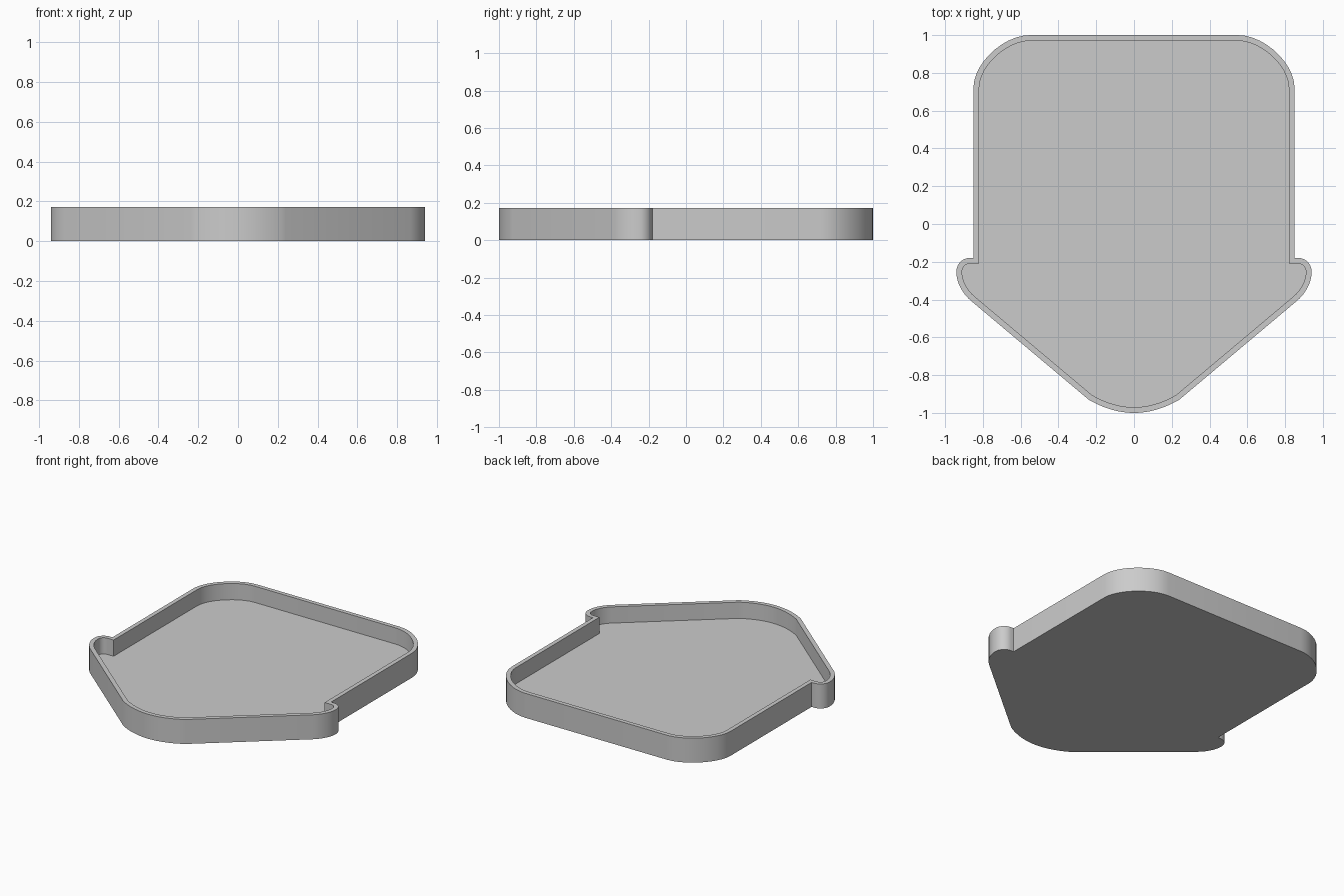
import bpy
import bmesh
from mathutils import Vector
from mathutils.geometry import interpolate_bezier

HEIGHT, FLOOR, WALL, STEPS = 0.172, 0.058, 0.03, 12

if "Cube" in bpy.data.objects:
    bpy.data.objects.remove(bpy.data.objects["Cube"])


def curve(start, corner, end, pull):
    """Rounded corner whose handles reach part of the way to the corner point."""
    a, c, b = (Vector(p) for p in (start, corner, end))
    return interpolate_bezier(a, a.lerp(c, pull), b.lerp(c, pull), b, STEPS)


def inset(loop, distance):
    """Offset a counter-clockwise outline inward with mitred corners."""
    result = []
    for i, p in enumerate(loop):
        d1 = (p - loop[i - 1]).normalized()
        d2 = (loop[(i + 1) % len(loop)] - p).normalized()
        n1, n2 = Vector((-d1.y, d1.x)), Vector((-d2.y, d2.x))
        result.append(p + (n1 + n2) * distance / (1 + n1.dot(n2)))
    return result


# Right half of the outline, from the front tip round to the back
half = curve((0, -1), (0.12, -1), (0.24, -0.93), 0.66)
half += curve((0.865, -0.405), (0.94, -0.34), (0.94, -0.26), 0.6)
half += curve((0.94, -0.25), (0.94, -0.18), (0.87, -0.18), 0.55)
half += [Vector((0.85, -0.18))]
half += curve((0.85, 0.72), (0.85, 1), (0.55, 1), 0.47)
half = [p.to_2d() for p in half]

# Mirror to close the outline
outer = half + [Vector((-p.x, p.y)) for p in reversed(half[1:])]
inner = inset(outer, WALL)

# Tray: underside, outer wall, rim, inner wall and floor
bm = bmesh.new()
rings = [[bm.verts.new((p.x, p.y, z)) for p in loop]
         for loop, z in ((outer, 0), (outer, HEIGHT), (inner, HEIGHT), (inner, FLOOR))]
count = len(outer)
for low, high in zip(rings, rings[1:]):
    for i in range(count):
        j = (i + 1) % count
        bm.faces.new((low[i], low[j], high[j], high[i]))
bm.faces.new(reversed(rings[0]))
bm.faces.new(rings[-1])
mesh = bpy.data.meshes.new("tray")
bm.to_mesh(mesh)
bm.free()
tray = bpy.data.objects.new("tray", mesh)
bpy.context.collection.objects.link(tray)

# Plain grey
grey = bpy.data.materials.new("plain grey")
grey.use_nodes = True
color = (0.6, 0.6, 0.6, 1)
grey.diffuse_color = color
grey.node_tree.nodes["Principled BSDF"].inputs["Base Color"].default_value = color
mesh.materials.append(grey)

# Smooth curved walls, crisp rim and kinks
bpy.ops.object.select_all(action="DESELECT")
tray.select_set(True)
bpy.context.view_layer.objects.active = tray
bpy.ops.object.shade_smooth_by_angle(angle=0.4)
